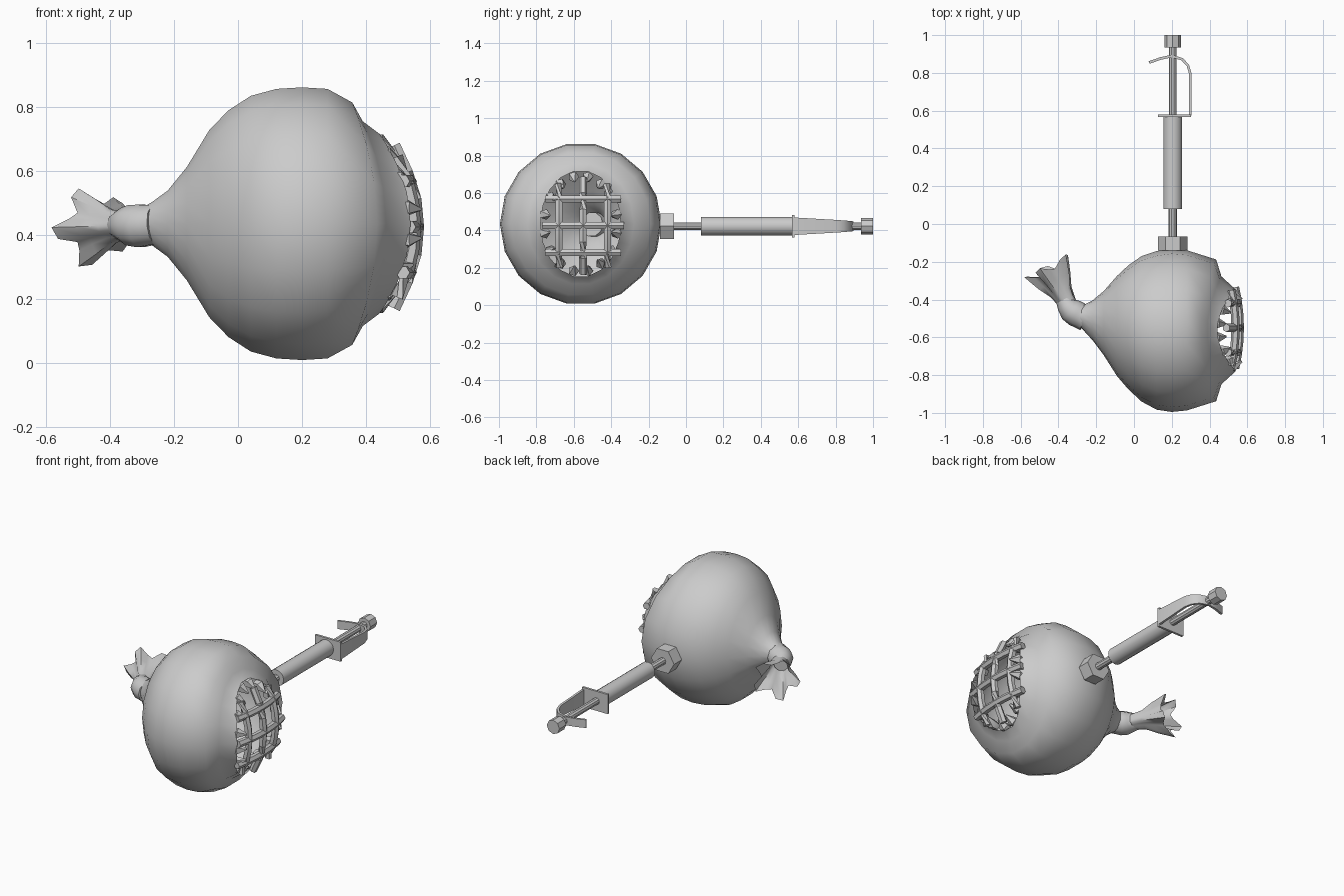
import bpy
import math
from mathutils import Vector

if "Cube" in bpy.data.objects:
    bpy.data.objects.remove(bpy.data.objects["Cube"])

grey = bpy.data.materials.new("plain grey")
grey.diffuse_color = (0.6, 0.6, 0.6, 1)
grey.use_nodes = True
grey.node_tree.nodes["Principled BSDF"].inputs["Base Color"].default_value = grey.diffuse_color
CY, CZ = -0.563, 0.435          # centre line of the sack
HX, HZ = 0.205, 0.422           # centre line of the handle


def finish(name, verts, faces, smooth=40):
    me = bpy.data.meshes.new(name)
    me.from_pydata([tuple(v) for v in verts], [], faces)
    me.materials.append(grey)
    ob = bpy.data.objects.new(name, me)
    bpy.context.collection.objects.link(ob)
    bpy.ops.object.select_all(action='DESELECT')
    ob.select_set(True)
    bpy.context.view_layer.objects.active = ob
    bpy.ops.object.shade_smooth_by_angle(angle=math.radians(smooth))
    return ob


def loft(name, rings, cap=(True, True), smooth=40):
    """Skin a list of closed rings with equal point counts."""
    n = len(rings[0])
    verts = [p for r in rings for p in r]
    faces = [(i * n + j, i * n + (j + 1) % n, (i + 1) * n + (j + 1) % n, (i + 1) * n + j)
             for i in range(len(rings) - 1) for j in range(n)]
    if cap[0]:
        faces.append(tuple(reversed(range(n))))
    if cap[1]:
        faces.append(tuple(range(len(verts) - n, len(verts))))
    return finish(name, verts, faces, smooth)


def circle(c, axis, r, n, up=Vector((0, 0, 1))):
    axis = Vector(axis).normalized()
    if abs(axis.dot(up)) > 0.95:
        up = Vector((0, 1, 0))
    u = up.cross(axis).normalized()
    v = axis.cross(u)
    return [Vector(c) + r * (math.cos(a) * u + math.sin(a) * v)
            for a in (2 * math.pi * k / n for k in range(n))]


def tube(name, path, radii, n=6, smooth=40):
    path = [Vector(p) for p in path]
    rings = []
    for i, p in enumerate(path):
        d = path[min(i + 1, len(path) - 1)] - path[max(i - 1, 0)]
        rings.append(circle(p, d, radii[i], n))
    return loft(name, rings, smooth=smooth)


# sack: x at top, extra x at the sides, y centre, y radius, z radius
profile = [(-0.31, 0, -0.475, 0.045, 0.045), (-0.27, 0, -0.495, 0.065, 0.068),
           (-0.22, 0, -0.51, 0.105, 0.105), (-0.16, 0, -0.525, 0.17, 0.18),
           (-0.09, 0, -0.54, 0.265, 0.297), (-0.03, 0, -0.547, 0.328, 0.36),
           (0.04, 0, -0.555, 0.385, 0.406), (0.12, 0, CY, 0.42, 0.428),
           (0.20, 0, CY, 0.432, 0.433), (0.28, 0, CY, 0.424, 0.428),
           (0.355, 0.08, CY, 0.375, 0.385), (0.388, 0.075, CY, 0.285, 0.325),
           (0.44, 0.10, CY, 0.215, 0.285)]
N = 18
rings = []
for x, dx, cy, ry, rz in profile:
    rings.append([Vector((x + dx * math.cos(a) ** 2, cy + ry * math.cos(a), CZ + rz * math.sin(a)))
                  for a in (2 * math.pi * k / N for k in range(N))])
loft("sack", rings, (False, False), 60)

# tied knot at the neck
tube("neck_knot", [(-0.255, -0.503, 0.432), (-0.28, -0.49, 0.43), (-0.305, -0.475, 0.428),
                   (-0.335, -0.455, 0.43), (-0.355, -0.43, 0.432), (-0.37, -0.40, 0.43)],
     [0.066, 0.066, 0.07, 0.066, 0.054, 0.045], 10, 60)

# gathered cloth tail with folds, flaring out of the knot
axis = Vector((-0.47, 0.88, 0)).normalized()
side = Vector((-axis.y, axis.x, 0))
rings = []
for t, wide, tall, fold in ((0, 0.045, 0.042, 0.0), (0.08, 0.058, 0.05, 0.12),
                            (0.15, 0.085, 0.075, 0.22), (0.225, 0.112, 0.103, 0.28)):
    ring = []
    for k in range(20):
        a = 2 * math.pi * k / 20
        wave = math.cos(5 * a + 0.5)
        s = 1 + fold * wave
        reach = t * (1 + 0.1 * wave * (t > 0.2))
        ring.append(Vector((-0.345, -0.43, 0.43 - 0.03 * t)) + axis * reach
                    + side * (wide * s * math.cos(a))
                    + Vector((0, 0, tall * s * math.sin(a))))
    rings.append(ring)
loft("cloth_tail", rings, (True, False), 50)


# bulging grille over the mouth
def grille(dy, dz):
    return Vector((0.56 - 0.55 * dy * dy - 1.1 * dz * dz, -0.55 + dy, 0.425 + dz))


STEPS = [i / 3 for i in range(-3, 4)]
for o, half in ((-0.13, 0.22), (0, 0.255), (0.13, 0.22)):
    tube("grille_upright", [grille(o, s * half) for s in STEPS], [0.022] * 7, 6, 30)
for o, half in ((-0.143, 0.2), (0, 0.215), (0.143, 0.2)):
    tube("grille_crossbar", [grille(s * half, o) for s in STEPS], [0.022] * 7, 6, 30)

# teeth around the rim
for k in range(16):
    a = 2 * math.pi * (k + 0.5) / 16
    c, s = math.cos(a), math.sin(a)
    rim = Vector((0.435 + 0.09 * c * c, CY + 0.213 * c, CZ + 0.275 * s))
    inward = Vector((0, -c, -s))
    tube("tooth", [rim + Vector((-0.03, 0, 0)) + inward * 0.015,
                   rim + Vector((0.005, 0, 0)) + inward * 0.018,
                   rim + Vector((0.05, 0, 0)) + inward * 0.045],
         [0.024, 0.03, 0.005], 5, 30)


# handle: parts lathed along y
def rod(name, y0, y1, r, n=16):
    tube(name, [(HX, y0, HZ), (HX, y1, HZ)], [r, r], n, 35)


rod("hex_nut", -0.14, -0.065, 0.078, 6)
rod("front_shaft", -0.07, 0.09, 0.022, 10)
rod("grip", 0.08, 0.57, 0.05)
rod("rear_shaft", 0.57, 0.94, 0.021, 10)
rod("end_cap", 0.935, 1.0, 0.043, 8)


# bent flat strip through (x, y, half height) points
def strip(name, pts):
    rings = []
    for i, (x, y, h) in enumerate(pts):
        p = Vector((x, y, HZ))
        d = Vector(pts[min(i + 1, len(pts) - 1)]) - Vector(pts[max(i - 1, 0)])
        off = Vector((-d.y, d.x, 0)).normalized() * 0.007
        up = Vector((0, 0, h))
        rings.append([p - off - up, p + off - up, p + off + up, p - off + up])
    loft(name, rings, smooth=30)


strip("guard_plate", [(0.127, 0.573, 0.06), (0.303, 0.573, 0.06)])
strip("lever_arm", [(0.297, 0.575, 0.047), (0.297, 0.80, 0.034),
                    (0.285, 0.84, 0.031), (0.255, 0.872, 0.028), (0.20, 0.889, 0.026),
                    (0.14, 0.876, 0.025), (0.08, 0.855, 0.025)])
